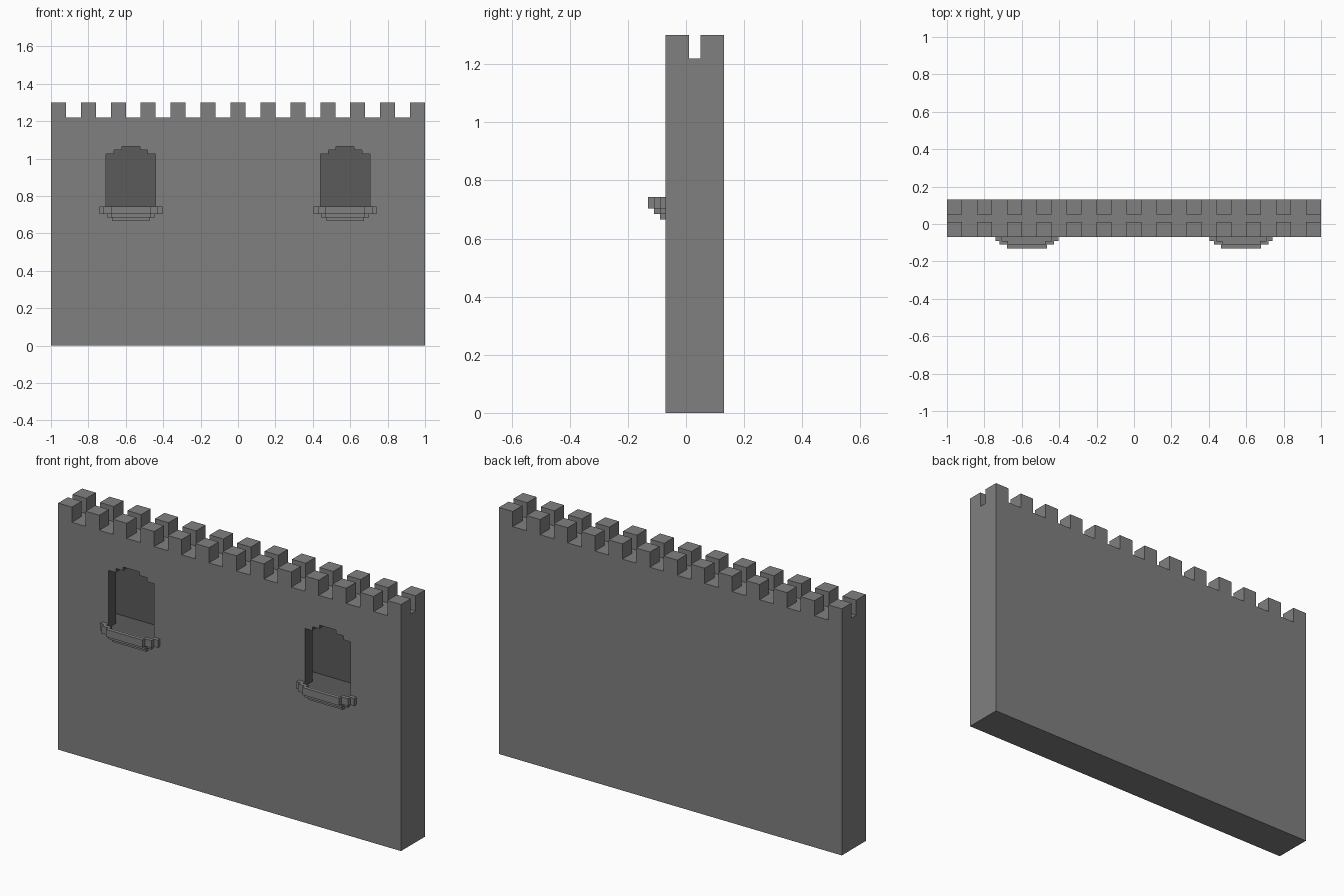
import bpy
import bmesh

if "Cube" in bpy.data.objects:
    bpy.data.objects.remove(bpy.data.objects["Cube"])

FRONT, BACK = -0.07, 0.13
TOP, CREST = 1.22, 1.30
WIN_X = 0.573


def material(name, v):
    m = bpy.data.materials.new(name)
    m.diffuse_color = (v, v, v, 1)
    m.use_nodes = True
    m.node_tree.nodes["Principled BSDF"].inputs["Base Color"].default_value = m.diffuse_color
    return m


stone = material("stone grey", 0.216)
dark = material("dark interior", 0.105)


def finish(name, bm, mat):
    bmesh.ops.recalc_face_normals(bm, faces=bm.faces)
    me = bpy.data.meshes.new(name)
    bm.to_mesh(me)
    bm.free()
    me.materials.append(mat)
    ob = bpy.data.objects.new(name, me)
    bpy.context.collection.objects.link(ob)
    return ob


def add_box(bm, x0, x1, y0, y1, z0, z1):
    geo = bmesh.ops.create_cube(bm, size=1)
    for v in geo["verts"]:
        v.co.x = x1 if v.co.x > 0 else x0
        v.co.y = y1 if v.co.y > 0 else y0
        v.co.z = z1 if v.co.z > 0 else z0


def add_prism(bm, pts, direction):
    f = bm.faces.new([bm.verts.new(p) for p in pts])
    r = bmesh.ops.extrude_face_region(bm, geom=[f])
    # keep the starting cap so the solid is closed
    if not f.is_valid or len([e for e in f.edges if len(e.link_faces) < 2]):
        bm.faces.new([v for v in f.verts])
    verts = [g for g in r["geom"] if isinstance(g, bmesh.types.BMVert)]
    bmesh.ops.translate(bm, verts=verts, vec=direction)


def mirrored(half):
    """Left half of an outline plus its mirror image."""
    return half + [(-a, b) for a, b in reversed(half)]


def solid(bm, ring0, ring1):
    """Closed solid between two matching outlines."""
    a = [bm.verts.new(p) for p in ring0]
    b = [bm.verts.new(p) for p in ring1]
    n = len(a)
    bm.faces.new(a)
    bm.faces.new(list(reversed(b)))
    for i in range(n):
        j = (i + 1) % n
        bm.faces.new((a[i], b[i], b[j], a[j]))


# main wall
bm = bmesh.new()
add_box(bm, -1, 1, FRONT, BACK, 0, TOP)
wall = finish("wall", bm, stone)
wall.data.materials.append(dark)

# window openings: dark chamber behind a stepped arch
FLOOR = 0.722
ARCH = mirrored([(-0.132, FLOOR), (-0.132, 1.024), (-0.09, 1.024),
                 (-0.09, 1.045), (-0.048, 1.045), (-0.048, 1.064)])


def cut(bm):
    cutter = finish("cutter", bm, dark)
    cutter.hide_render = True
    mod = wall.modifiers.new("cut", 'BOOLEAN')
    mod.operation = 'DIFFERENCE'
    mod.solver = 'EXACT'
    mod.material_mode = 'TRANSFER'
    mod.object = cutter
    bpy.context.view_layer.objects.active = wall
    bpy.ops.object.modifier_apply(modifier=mod.name)
    bpy.data.objects.remove(cutter)


for cx in (-WIN_X, WIN_X):
    bm = bmesh.new()
    add_box(bm, cx - 0.2, cx + 0.2, FRONT + 0.06, FRONT + 0.15, FLOOR, 1.085)
    cut(bm)
    bm = bmesh.new()
    solid(bm, [(cx + x, FRONT - 0.02, z) for x, z in ARCH],
          [(cx + x, FRONT + 0.065, z) for x, z in ARCH])
    cut(bm)

# two rows of battlements
for name, y0, y1 in (("front_battlements", FRONT, 0.01),
                     ("back_battlements", 0.05, BACK)):
    bm = bmesh.new()
    for i in range(13):
        x = -1 + 0.16 * i
        add_box(bm, x, x + 0.08, y0, y1, TOP, CREST)
    finish(name, bm, stone)

# stepped balcony ledge under each window
OUTER = [(-0.168, 0), (-0.168, -0.02), (-0.145, -0.02), (-0.145, -0.04),
         (-0.107, -0.04), (-0.107, -0.06)]
INNER = [(-0.133, 0), (-0.133, -0.02), (-0.1, -0.02), (-0.1, -0.04)]
MIDDLE = [(-0.128, 0), (-0.128, -0.02), (-0.107, -0.02), (-0.107, -0.04)]
LOWER = [(-0.1, 0), (-0.1, -0.02)]
RIM = mirrored(OUTER) + list(reversed(mirrored(INNER)))
LAYERS = ((RIM, FLOOR, 0.743), (mirrored(OUTER), 0.704, FLOOR),
          (mirrored(MIDDLE), 0.684, 0.704), (mirrored(LOWER), 0.665, 0.684))
for side, cx in (("left", -WIN_X), ("right", WIN_X)):
    bm = bmesh.new()
    for outline, z0, z1 in LAYERS:
        solid(bm, [(cx + x, FRONT + y, z0) for x, y in outline],
              [(cx + x, FRONT + y, z1) for x, y in outline])
    finish(side + "_balcony", bm, stone)
